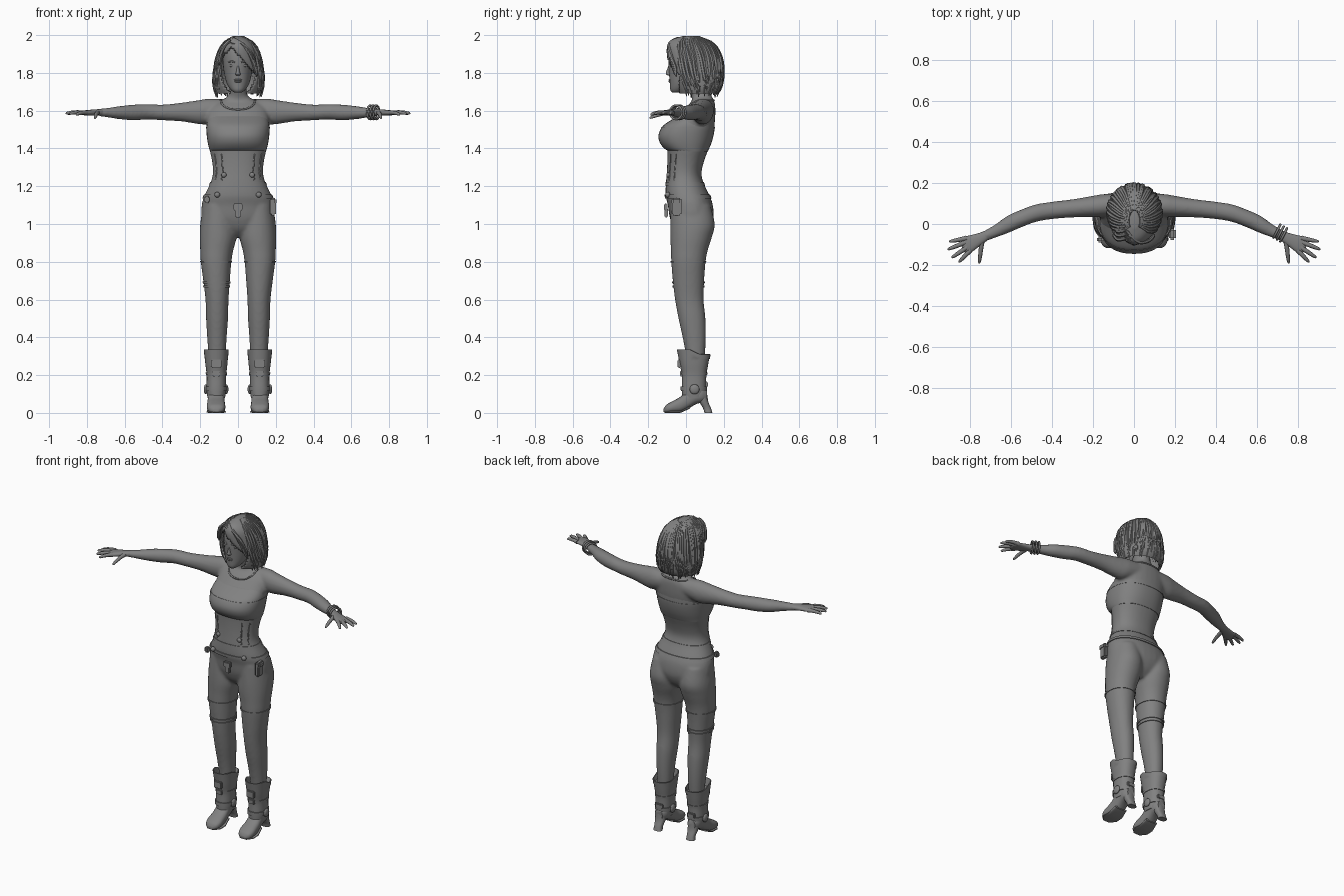
import bpy, bmesh, math, random
from mathutils import Vector, Matrix

random.seed(4)
cube = bpy.data.objects.get("Cube")
if cube:
    bpy.data.objects.remove(cube)

grey = bpy.data.materials.new("plain grey")
grey.use_nodes = True
grey.diffuse_color = (0.22, 0.22, 0.22, 1)
grey.node_tree.nodes["Principled BSDF"].inputs["Base Color"].default_value = grey.diffuse_color


def fair(rows, steps=5):
    """Spline through the rows, giving a dense list of rows."""
    out = []
    for i in range(len(rows) - 1):
        a, b, c, d = (rows[min(max(i + j, 0), len(rows) - 1)] for j in (-1, 0, 1, 2))
        for s in range(steps):
            t = s / steps
            out.append([q + t / 2 * (r - p + t * (2 * p - 5 * q + 4 * r - w + t * (3 * (q - r) + w - p)))
                        for p, q, r, w in zip(a, b, c, d)])
    return out + [list(rows[-1])]


def sample(rows, t):
    rows = sorted(rows)
    for lo, hi in zip(rows, rows[1:]):
        if lo[0] <= t <= hi[0]:
            f = (t - lo[0]) / max(hi[0] - lo[0], 1e-6)
            return [p + f * (q - p) for p, q in zip(lo, hi)]
    return list(rows[0] if t < rows[0][0] else rows[-1])


def point(row, angle, axis="z", power=2.0, off=0.0):
    """Point on a rounded section with extents a0..a1, b0..b1 at position t."""
    t, a0, a1, b0, b1 = row
    c, s = math.cos(angle), math.sin(angle)
    a = (a0 + a1) / 2 + (abs(a1 - a0) / 2 + off) * math.copysign(abs(c) ** (2 / power), c)
    b = (b0 + b1) / 2 + (abs(b1 - b0) / 2 + off) * math.copysign(abs(s) ** (2 / power), s)
    return Vector({"z": (a, b, t), "y": (a, t, b), "x": (t, a, b)}[axis])


def loft(rows, axis="z", n=32, power=2.0, off=0.0):
    return [[point(r, math.tau * k / n, axis, power, off) for k in range(n)] for r in rows]


def tube(points, radii, n=8):
    rings = []
    for i, p in enumerate(points):
        way = Vector(points[min(i + 1, len(points) - 1)]) - Vector(points[max(i - 1, 0)])
        turn = way.to_track_quat("Z", "Y")
        rings.append([Vector(p) + turn @ Vector((math.cos(math.tau * k / n), math.sin(math.tau * k / n), 0)) * radii[i]
                      for k in range(n)])
    return rings


def flip(rings):
    return [[Vector((-v.x, v.y, v.z)) for v in ring] for ring in rings]


def settle(name, bm):
    bmesh.ops.recalc_face_normals(bm, faces=bm.faces)
    mesh = bpy.data.meshes.new(name)
    bm.to_mesh(mesh)
    bm.free()
    mesh.materials.append(grey)
    ob = bpy.data.objects.new(name, mesh)
    bpy.context.collection.objects.link(ob)
    bpy.ops.object.select_all(action="DESELECT")
    ob.select_set(True)
    bpy.context.view_layer.objects.active = ob
    bpy.ops.object.shade_smooth_by_angle(angle=math.radians(50))
    return ob


def skin(name, parts, closed=False, caps=True):
    bm = bmesh.new()
    for rings in parts:
        loops = [[bm.verts.new(v) for v in ring] for ring in rings]
        n = len(loops[0])
        for lo, hi in zip(loops, loops[1:] + (loops[:1] if closed else [])):
            for k in range(n):
                bm.faces.new((lo[k], lo[(k + 1) % n], hi[(k + 1) % n], hi[k]))
        if caps and not closed:
            bm.faces.new(loops[0])
            bm.faces.new(loops[-1])
    return settle(name, bm)


def pair(name, parts, **kw):
    skin("left_" + name, parts, **kw)
    skin("right_" + name, [flip(p) for p in parts], **kw)


def ball(name, spot, size):
    bm = bmesh.new()
    bmesh.ops.create_uvsphere(bm, u_segments=16, v_segments=10, radius=1,
                              matrix=Matrix.LocRotScale(Vector(spot), None, Vector(size)))
    return settle(name, bm)


def box(name, spot, size):
    bm = bmesh.new()
    bmesh.ops.create_cube(bm, size=1, matrix=Matrix.LocRotScale(Vector(spot), None, Vector(size)))
    bmesh.ops.bevel(bm, geom=bm.edges[:], offset=min(size) * 0.25, segments=2, affect="EDGES")
    return settle(name, bm)


# Section profiles: position, then extents on the two other axes
torso = fair([(z, -w, w, f, b) for z, w, f, b in (
    (.93, .06, -.02, .08), (.97, .13, -.06, .12), (1.03, .19, -.085, .145), (1.1, .192, -.096, .142),
    (1.15, .178, -.108, .125), (1.22, .145, -.106, .092), (1.27, .133, -.102, .082), (1.33, .137, -.099, .095),
    (1.4, .152, -.1, .12), (1.46, .162, -.11, .14), (1.52, .165, -.09, .15), (1.57, .165, -.045, .155),
    (1.62, .15, .0, .155), (1.65, .105, .03, .15), (1.67, .06, .03, .14), (1.7, .046, .02, .125), (1.75, .045, .0, .12))])
leg = fair([(1.1, .02, .185, -.08, .13), (1.0, .01, .2, -.083, .152), (.93, .008, .203, -.083, .137),
            (.86, .025, .2, -.08, .115), (.8, .035, .197, -.078, .104), (.7, .043, .184, -.07, .096),
            (.6, .05, .172, -.058, .093), (.5, .053, .169, -.04, .103), (.4, .06, .163, -.018, .105),
            (.3, .066, .156, .0, .1), (.2, .075, .15, .01, .09)])
arm = fair([(.06, .045, .15, 1.56, 1.66), (.15, .035, .146, 1.53, 1.664), (.2, .033, .138, 1.528, 1.657),
            (.3, .032, .121, 1.543, 1.642), (.4, .024, .109, 1.549, 1.632), (.48, .01, .096, 1.553, 1.635),
            (.55, -.016, .071, 1.549, 1.632), (.62, -.046, .04, 1.554, 1.625), (.68, -.068, -.003, 1.563, 1.616),
            (.74, -.09, -.037, 1.571, 1.609)])

# Body: torso, limbs fused into one smooth skin
limbs = [loft(leg, power=2.1), loft(arm, "x")]
body = skin("body", [loft(torso, power=2.25)] + limbs + [flip(p) for p in limbs])
remesh = body.modifiers.new("fuse", "REMESH")
remesh.mode, remesh.voxel_size, remesh.use_smooth_shade = "VOXEL", 0.009, True
soften = body.modifiers.new("soften", "SMOOTH")
soften.factor, soften.iterations = 0.5, 5

# Chest garment over the bust
bust = fair([(1.385, -.148, .148, -.09, .116), (1.4, -.153, .153, -.115, .123), (1.43, -.16, .16, -.138, .135),
             (1.465, -.165, .165, -.146, .145), (1.5, -.167, .167, -.135, .151), (1.53, -.165, .165, -.11, .152),
             (1.57, -.155, .155, -.045, .15)])
skin("chest_top", [loft(bust, power=2.35, n=40)])
trim = [sample(bust, z) for z in (1.505, 1.509, 1.513)]
skin("chest_top_trim", [loft(trim, power=2.35, n=40, off=.002)])


def band(name, rows, low, high, off, mirrored=False, power=2.2):
    rings = loft([sample(rows, low + (high - low) * k / 4) for k in range(5)], power=power, off=off, n=40)
    skin(name, [flip(rings) if mirrored else rings])


# Belts, thigh hems and knee straps
band("hip_belt", torso, 1.135, 1.155, .005, power=2.25)
band("waist_belt", torso, 1.205, 1.222, .003, power=2.25)
band("left_thigh_hem", leg, .795, .805, .003)
band("right_thigh_hem", leg, .795, .805, .003, True)
for tag, z in (("upper", .69), ("lower", .67)):
    band(tag + "_knee_strap", leg, z - .005, z + .005, .004, True)

# Neckline, side seams and front seam following the torso
turns = [math.tau * k / 48 for k in range(48)]
neck = [point(sample(torso, 1.655 - .05 * max(0, -math.sin(a)) ** 4), a, power=2.25) for a in turns]
skin("neckline", [tube(neck + neck[:1], [.005] * 49)])
for tag, a in (("side", -.55), ("panel", -.95)):
    line = [point(sample(torso, 1.23 + .014 * k), a, power=2.25, off=-.002) for k in range(11)]
    pair(tag + "_seam", [tube(line, [.005] * 11, 6)])
for side, s in (("left", 1), ("right", -1)):
    ball(side + "_waist_stud", (s * .075, -.094, 1.26), (.014, .01, .014))
    ball(side + "_belt_stud", (s * .11, -.097, 1.155), (.015, .013, .015))
box("buckle", (0, -.107, 1.09), (.05, .02, .035))
box("buckle_tongue", (0, -.104, 1.06), (.03, .018, .05))
box("hip_pouch", (.185, -.05, 1.09), (.03, .05, .09))
box("pouch_flap", (.188, -.05, 1.12), (.034, .056, .035))
box("right_hip_tab", (-.165, -.075, 1.13), (.03, .03, .035))

# Hands
palm = fair([(.71, -.075, -.025, 1.573, 1.609), (.755, -.108, -.043, 1.574, 1.607), (.8, -.14, -.055, 1.575, 1.603),
             (.83, -.138, -.062, 1.577, 1.599), (.842, -.12, -.075, 1.582, 1.595)])
fingers = []
for x, y, tx, ty, z in ((.82, -.07, .904, -.086, 1.582), (.825, -.09, .912, -.125, 1.585),
                        (.815, -.113, .892, -.165, 1.583), (.8, -.128, .857, -.187, 1.578), (.745, -.09, .757, -.193, 1.56)):
    base, tip = Vector((x, y, 1.589)), Vector((tx, ty, z))
    path = [base.lerp(tip, f) + Vector((0, 0, .02 * f * (1 - f))) for f in (0, .3, .6, .85, .96, 1)]
    fingers.append(tube(path, [.013, .011, .01, .008, .006, .002], 10))
pair("hand", [loft(palm, "x", 20, 2.3)] + fingers)

# Bracelets on the left wrist
way = Vector((.88, -.45, 0)).to_track_quat("Z", "Y")
for k in range(3):
    mid = Vector((.70 + .016 * k, -.035 - .009 * k, 1.591))
    hoop = [mid + way @ Vector((math.cos(a) * .036, math.sin(a) * .036, 0)) for a in turns[::2]]
    skin("bracelet", [tube(hoop + hoop[:1], [.006] * 25, 8)])

# Boots: shaft, foot, heel, straps and buckles
shaft = [(.08, .068, .162, -.02, .1), (.13, .064, .166, -.022, .106), (.2, .062, .166, -.022, .108),
         (.26, .056, .173, -.034, .118), (.335, .05, .18, -.048, .13)]
cuff = [(.336, .055, .175, -.043, .125), (.29, .062, .165, -.03, .11)]
rings = loft(fair(shaft) + cuff, power=2.3)
for ring in rings:
    for v in ring:
        if v.z > .3 and v.y > .02:
            v.z -= min((v.y - .02) * .5, .025)
foot = fair([(-.118, .1, .132, .004, .022), (-.105, .078, .154, 0, .042), (-.075, .067, .165, 0, .06),
             (-.03, .069, .163, .002, .085), (.01, .072, .16, .02, .12), (.05, .072, .16, .045, .145),
             (.085, .075, .157, .055, .14), (.112, .09, .142, .065, .12)])
heel = fair([(.1, .08, .152, .055, .112), (.06, .084, .148, .07, .118), (.025, .09, .142, .09, .132), (0, .088, .144, .098, .14)])
sole = [(-.112, .09, .142, 0, .008), (-.08, .064, .168, 0, .01), (-.03, .066, .166, 0, .01), (.02, .075, .157, .022, .036)]
pair("boot_shaft", [rings])
pair("boot_foot", [loft(foot, "y", 24, 2.5), loft(sole, "y", 24, 4)])
pair("boot_heel", [loft(heel, n=20, power=2.6)])
for side, flipped in (("left", False), ("right", True)):
    s = -1 if flipped else 1
    band(side + "_ankle_strap", fair(shaft), .115, .14, .006, flipped)
    band(side + "_calf_strap", fair(shaft), .2, .215, .004, flipped)
    for x in (.062, .17):
        ball(side + "_ankle_disc", (s * x, .045, .125), (.011, .026, .026))
    box(side + "_shin_buckle", (s * .115, -.036, .26), (.055, .02, .045))
    box(side + "_lower_buckle", (s * .115, -.025, .208), (.04, .015, .03))
    box(side + "_heel_tab", (s * .115, .107, .15), (.05, .018, .03))

# Head and face
head = fair([(z, -w, w, f, b) for z, w, f, b in (
    (1.695, .018, -.072, -.03), (1.71, .038, -.083, .01), (1.745, .06, -.086, .07), (1.8, .074, -.09, .12),
    (1.86, .08, -.093, .14), (1.92, .075, -.083, .14), (1.965, .045, -.04, .1))])
nose = fair([(1.785, -.008, .008, -.092, -.07), (1.793, -.014, .014, -.106, -.07), (1.805, -.01, .01, -.105, -.07),
             (1.83, -.007, .007, -.096, -.07), (1.85, -.006, .006, -.09, -.07)])
skin("head", [loft(head, power=2.15)])
skin("nose", [loft(nose, n=16)])
for side, s in (("left", 1), ("right", -1)):
    ball(side + "_eye", (s * .033, -.078, 1.838), (.014, .008, .007))
    brow = [(s * x, y, z) for x, y, z in ((.014, -.09, 1.855), (.033, -.086, 1.862), (.052, -.073, 1.857))]
    skin(side + "_brow", [tube(brow, [.004, .005, .002])])
ball("upper_lip", (0, -.085, 1.763), (.021, .008, .005))
ball("lower_lip", (0, -.084, 1.754), (.018, .009, .006))

# Hair: bob shell with an open face, then layered locks
mane = fair([(1.69, -.12, .126, -.04, .17), (1.72, -.13, .135, -.055, .188), (1.77, -.131, .136, -.075, .196),
             (1.82, -.123, .129, -.09, .196), (1.88, -.112, .118, -.1, .188), (1.94, -.088, .096, -.1, .16),
             (1.975, -.058, .062, -.075, .115), (1.994, -.015, .02, -.02, .055)])
hair = skin("hair", [loft(mane, n=72)])
bm = bmesh.new()
bm.from_mesh(hair.data)
gone = [f for f in bm.faces if len(f.verts) > 4 and f.calc_center_median().z < 1.8
        or f.calc_center_median().y < -.035
        and f.calc_center_median().z < 1.94 - 1.1 * abs(f.calc_center_median().x + .04)]
bmesh.ops.delete(bm, geom=gone, context="FACES")
bm.to_mesh(hair.data)
bm.free()
shell = hair.modifiers.new("thickness", "SOLIDIFY")
shell.thickness, shell.offset = .012, -1

locks = []
for k in range(40):
    a = -.55 + (math.pi + 1.1) * k / 39
    end, drift = random.uniform(1.668, 1.7), random.uniform(-.12, .12)
    path = [point(sample(mane, 1.99 + (end - 1.99) * j / 11), a + drift * j / 11, off=-.003) for j in range(12)]
    path[-1].z = end
    locks.append(tube(path, [.004 + .008 * math.sin(math.pi * min(j / 13 + .12, 1)) for j in range(11)] + [.002], 6))
skin("hair_locks", locks)
fringe = []
for k in range(9):
    f = k / 8
    ends = [(-.04, -.03 - .05 * f, 1.988 - .025 * f), (.02 + .02 * f, -.088, 1.955 - .025 * f),
            (.075, -.08, 1.895 - .025 * f), (.1, -.05, 1.81 - .03 * f)]
    fringe.append(tube(fair(ends, 4), [.004] + [.009] * 11 + [.002], 6))
for k in range(4):
    ends = [(-.04, -.07 + .02 * k, 1.975 + .003 * k), (-.08, -.075 + .02 * k, 1.93), (-.1, -.05 + .02 * k, 1.84)]
    fringe.append(tube(fair(ends, 4), [.004] + [.01] * 7 + [.002], 6))
skin("fringe", fringe)
